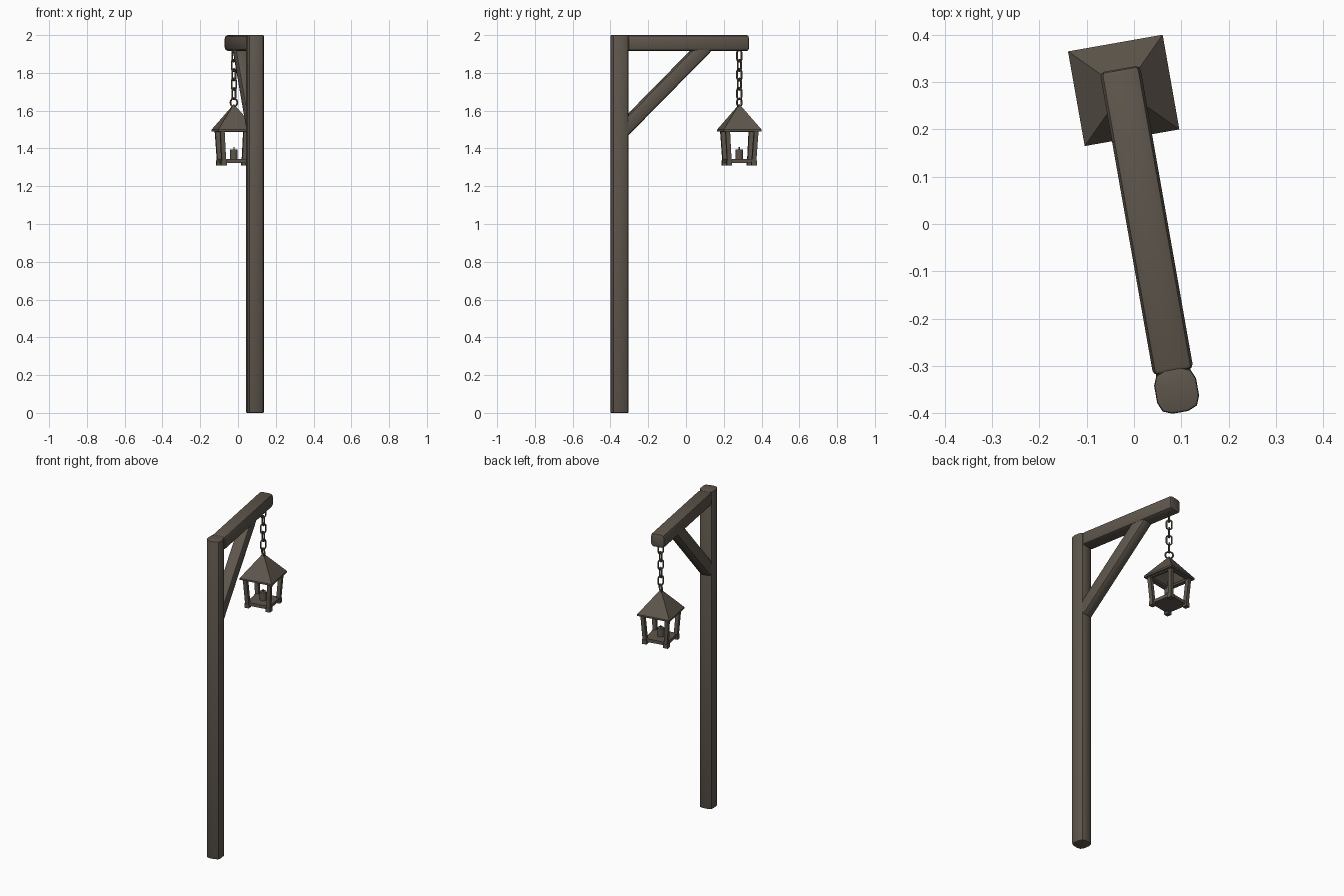
import bpy, bmesh, math
from mathutils import Matrix, Vector

cube = bpy.data.objects.get("Cube")
if cube:
    bpy.data.objects.remove(cube, do_unlink=True)

wood = bpy.data.materials.new("dark weathered brown")
wood.use_nodes = True
colour = (0.112, 0.093, 0.073, 1)
wood.diffuse_color = colour
wood.node_tree.nodes["Principled BSDF"].inputs["Base Color"].default_value = colour

# Local frame: post at the origin, arm along +y, then turned into place
PLACE = Matrix.Translation((0.09, -0.352, 0)) @ Matrix.Rotation(math.radians(10), 4, 'Z')
HANG = 0.644


def finish(name, bm, smooth=False, where=Matrix()):
    bmesh.ops.recalc_face_normals(bm, faces=bm.faces)
    bm.transform(PLACE @ where)
    mesh = bpy.data.meshes.new(name)
    bm.to_mesh(mesh)
    bm.free()
    mesh.materials.append(wood)
    obj = bpy.data.objects.new(name, mesh)
    bpy.context.collection.objects.link(obj)
    if smooth:
        bpy.ops.object.select_all(action='DESELECT')
        obj.select_set(True)
        bpy.context.view_layer.objects.active = obj
        bpy.ops.object.shade_smooth_by_angle(angle=math.radians(40))
    return obj


def box(bm, size, centre):
    m = Matrix.Translation(centre) @ Matrix.Diagonal((*size, 1))
    return bmesh.ops.create_cube(bm, size=1, matrix=m)["verts"]


def timber(name, start, end, width, depth, long_bevel, end_bevel):
    """Beam between two points with rounded long edges and softened ends."""
    start, end = Vector(start), Vector(end)
    axis = end - start
    bm = bmesh.new()
    box(bm, (width, depth, axis.length), (0, 0, 0))
    long_edges = [e for e in bm.edges if abs(e.verts[0].co.z - e.verts[1].co.z) > 0.1]
    bmesh.ops.bevel(bm, geom=long_edges, offset=long_bevel, segments=2,
                    profile=0.5, affect='EDGES')
    rims = [e for e in bm.edges if abs(e.verts[0].co.z - e.verts[1].co.z) < 0.001]
    bmesh.ops.bevel(bm, geom=rims, offset=end_bevel, segments=2,
                    profile=0.5, affect='EDGES')
    turn = axis.to_track_quat('Z', 'Y').to_matrix().to_4x4()
    finish(name, bm, True, Matrix.Translation((start + end) / 2) @ turn)


# Timber frame
timber("post", (0, 0, 0), (0, 0, 2), 0.09, 0.093, 0.028, 0.006)
timber("arm", (0, 0.04, 1.958), (0, 0.69, 1.958), 0.086, 0.084, 0.018, 0.01)
timber("brace", (0, 0.01, 1.49), (0, 0.475, 1.955), 0.074, 0.078, 0.018, 0.008)


# Chain of stretched rings, alternately turned
def link(name, z, turn, straight, radius, wire=0.005):
    bm = bmesh.new()
    steps, sides = 16, 6
    rings = []
    for i in range(steps):
        a = math.tau * (i + 0.5) / steps
        shift = math.copysign(straight, math.sin(a))
        ring = []
        for j in range(sides):
            b = math.tau * j / sides
            r = radius + wire * math.cos(b)
            ring.append(bm.verts.new((r * math.cos(a), wire * math.sin(b),
                                      r * math.sin(a) + shift)))
        rings.append(ring)
    for i in range(steps):
        p, q = rings[i], rings[(i + 1) % steps]
        for j in range(sides):
            k = (j + 1) % sides
            bm.faces.new((p[j], q[j], q[k], p[k]))
    finish(name, bm, True, Matrix.Translation((0, HANG, z))
           @ Matrix.Rotation(math.radians(turn), 4, 'Z'))


for i in range(5):
    link(f"chain_link_{i + 1}", 1.89 - 0.05 * i, 45 + 90 * (i % 2), 0.015, 0.015)
link("roof_ring", 1.643, 135, 0, 0.022)

# Hollow pyramid roof with a thin eave
bm = bmesh.new()
half, eave, apex = 0.1015, 1.5, 1.635
corners = [(-1, -1), (1, -1), (1, 1), (-1, 1)]
low = [bm.verts.new((x * half, y * half, eave - 0.01)) for x, y in corners]
rim = [bm.verts.new((x * half, y * half, eave)) for x, y in corners]
inner = [bm.verts.new((x * 0.088, y * 0.088, eave - 0.01)) for x, y in corners]
tip = bm.verts.new((0, 0, apex))
under_tip = bm.verts.new((0, 0, apex - 0.025))
for i in range(4):
    k = (i + 1) % 4
    bm.faces.new((rim[i], rim[k], tip))
    bm.faces.new((low[i], low[k], rim[k], rim[i]))
    bm.faces.new((inner[i], inner[k], low[k], low[i]))
    bm.faces.new((inner[k], inner[i], under_tip))
finish("lantern_roof", bm, False, Matrix.Translation((0, HANG, 0)))

# Lantern cage: leaning corner bars, feet, top frame and floor
bm = bmesh.new()
for x, y in corners:
    for v in box(bm, (0.023, 0.023, 0.175), (x * 0.066, y * 0.066, 1.4125)):
        if v.co.z > 1.45:
            v.co.x += x * 0.011
            v.co.y += y * 0.011
    box(bm, (0.029, 0.029, 0.026), (x * 0.067, y * 0.067, 1.323))
finish("lantern_corner_bars", bm, False, Matrix.Translation((0, HANG, 0)))

bm = bmesh.new()
for s in (-1, 1):
    box(bm, (0.15, 0.014, 0.012), (0, s * 0.077, 1.492))
    box(bm, (0.014, 0.15, 0.012), (s * 0.077, 0, 1.492))
finish("lantern_top_frame", bm, False, Matrix.Translation((0, HANG, 0)))

bm = bmesh.new()
box(bm, (0.144, 0.144, 0.02), (0, 0, 1.333))
finish("lantern_floor", bm, False, Matrix.Translation((0, HANG, 0)))

# Candle with a short wick
bm = bmesh.new()
for radius, height, z in ((0.02, 0.056, 1.366), (0.003, 0.014, 1.4)):
    bmesh.ops.create_cone(bm, cap_ends=True, segments=12, radius1=radius,
                          radius2=radius, depth=height,
                          matrix=Matrix.Translation((0, 0, z)))
finish("candle", bm, True, Matrix.Translation((0, HANG, 0)))
